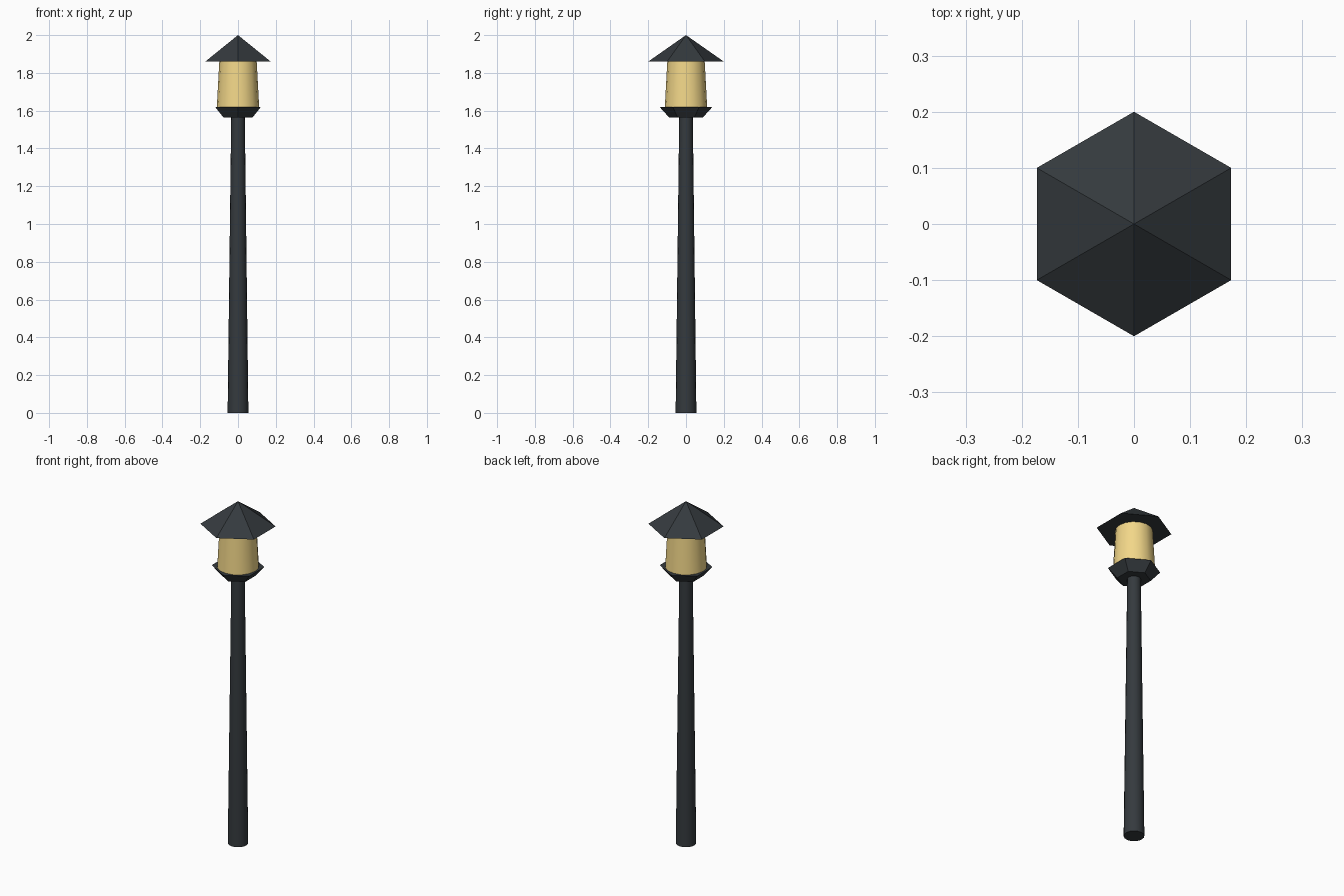
import bpy
import bmesh
import math

if "Cube" in bpy.data.objects:
    bpy.data.objects.remove(bpy.data.objects["Cube"])


def material(name, color):
    mat = bpy.data.materials.new(name)
    mat.diffuse_color = (*color, 1.0)
    mat.use_nodes = True
    mat.node_tree.nodes["Principled BSDF"].inputs["Base Color"].default_value = mat.diffuse_color
    return mat


def frustum(name, sides, r_low, r_high, z_low, z_high, mat, smooth=False):
    """Capped frustum (or cone when r_high is 0) with a corner on the y axis."""
    bm = bmesh.new()

    def ring(r, z):
        angles = [math.pi / 2 + math.tau * i / sides for i in range(sides)]
        return [bm.verts.new((r * math.cos(a), r * math.sin(a), z)) for a in angles]

    low = ring(r_low, z_low)
    bm.faces.new(low[::-1])
    if r_high > 0:
        high = ring(r_high, z_high)
        bm.faces.new(high)
    else:
        tip = bm.verts.new((0, 0, z_high))
    for i in range(sides):
        j = (i + 1) % sides
        top = [high[j], high[i]] if r_high > 0 else [tip]
        bm.faces.new([low[i], low[j], *top])
    mesh = bpy.data.meshes.new(name)
    bm.to_mesh(mesh)
    bm.free()
    obj = bpy.data.objects.new(name, mesh)
    bpy.context.collection.objects.link(obj)
    mesh.materials.append(mat)
    if smooth:
        # round the sides, keep the caps flat and sharp
        bpy.ops.object.select_all(action='DESELECT')
        obj.select_set(True)
        bpy.context.view_layer.objects.active = obj
        bpy.ops.object.shade_smooth_by_angle(angle=math.radians(35))
    return obj


iron = material("dark_iron", (0.035, 0.042, 0.048))
glow = material("warm_glass", (0.89, 0.68, 0.25))

# Tapered round post
frustum("post", 16, 0.055, 0.036, 0.0, 1.57, iron, smooth=True)
# Flared hexagonal collar under the lantern
frustum("lantern_base", 6, 0.09, 0.14, 1.565, 1.62, iron)
# Round lamp glass, narrower at the top
frustum("lamp_glass", 16, 0.112, 0.099, 1.62, 1.86, glow, smooth=True)
# Hexagonal pointed roof
frustum("roof", 6, 0.2, 0.0, 1.86, 2.0, iron)
